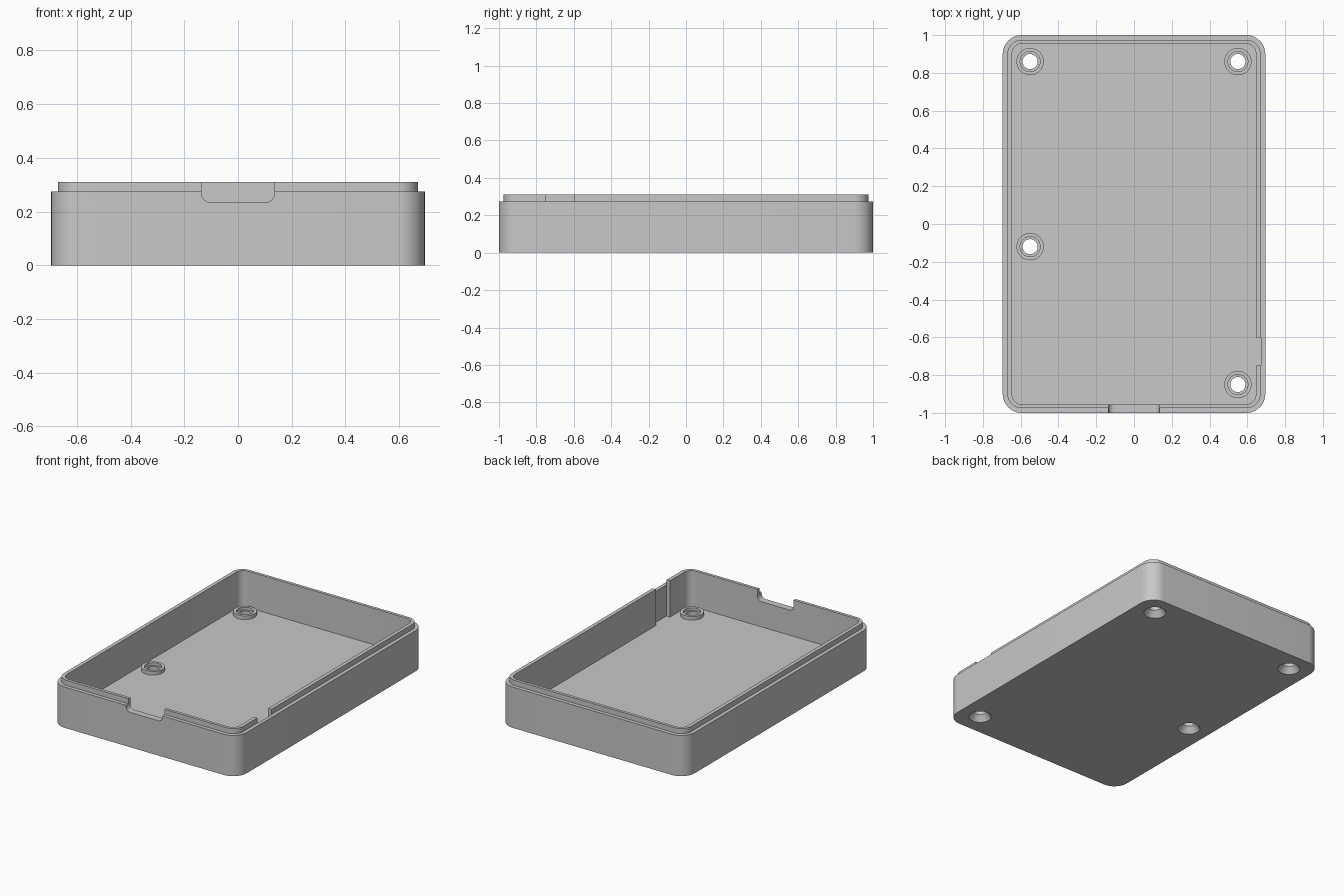
import bpy, bmesh, math
from mathutils import Matrix

cube = bpy.data.objects.get("Cube")
if cube:
    bpy.data.objects.remove(cube, do_unlink=True)

# Single matte grey plastic
grey = bpy.data.materials.new("grey_plastic")
grey.use_nodes = True
grey.diffuse_color = (0.58, 0.58, 0.58, 1)
bsdf = next(n for n in grey.node_tree.nodes if n.type == 'BSDF_PRINCIPLED')
bsdf.inputs["Base Color"].default_value = grey.diffuse_color
bsdf.inputs["Roughness"].default_value = 0.6


def rounded_ring(hx, hy, r, z, cx=0, cy=0, steps=12):
    """Closed rounded rectangle at height z."""
    pts = []
    for i, (sx, sy) in enumerate([(1, 1), (-1, 1), (-1, -1), (1, -1)]):
        for k in range(steps + 1):
            a = math.pi / 2 * (i + k / steps)
            pts.append((cx + sx * (hx - r) + r * math.cos(a),
                        cy + sy * (hy - r) + r * math.sin(a), z))
    return pts


def circle_ring(r, z, cx, cy, n=48):
    return [(cx + r * math.cos(math.tau * k / n),
             cy + r * math.sin(math.tau * k / n), z) for k in range(n)]


def loft(name, rings, matrix=None):
    """Closed solid running through a stack of rings."""
    bm = bmesh.new()
    loops = [[bm.verts.new(p) for p in ring] for ring in rings]
    n = len(loops[0])
    for a, b in zip(loops, loops[1:]):
        for i in range(n):
            j = (i + 1) % n
            bm.faces.new((a[i], a[j], b[j], b[i]))
    bm.faces.new(loops[0][::-1])
    bm.faces.new(loops[-1])
    if matrix:
        bm.transform(matrix)
    bmesh.ops.recalc_face_normals(bm, faces=bm.faces)
    mesh = bpy.data.meshes.new(name)
    bm.to_mesh(mesh)
    bm.free()
    mesh.materials.append(grey)
    obj = bpy.data.objects.new(name, mesh)
    bpy.context.collection.objects.link(obj)
    return obj


def combine(target, tool, operation):
    """Bake one boolean into the target and drop the tool."""
    mod = target.modifiers.new("cut", 'BOOLEAN')
    mod.operation, mod.solver, mod.object = operation, 'EXACT', tool
    bpy.context.view_layer.update()
    graph = bpy.context.evaluated_depsgraph_get()
    mesh = bpy.data.meshes.new_from_object(target.evaluated_get(graph))
    target.modifiers.clear()
    target.data = mesh
    bpy.data.objects.remove(tool, do_unlink=True)


FLOOR, SHOULDER, RIM, BOSS = 0.065, 0.275, 0.31, 0.09

# Tray: outer wall, stepped lip, inner wall and floor
tray = loft("enclosure_base", [
    rounded_ring(0.695, 1.0, 0.1, 0),
    rounded_ring(0.695, 1.0, 0.1, SHOULDER),
    rounded_ring(0.67, 0.975, 0.075, SHOULDER),
    rounded_ring(0.67, 0.975, 0.075, RIM),
    rounded_ring(0.645, 0.955, 0.052, RIM),
    rounded_ring(0.645, 0.955, 0.052, FLOOR),
])

# Raised screw bosses with stepped, countersunk holes
for x, y in [(-0.55, 0.86), (0.55, 0.86), (-0.55, -0.12), (0.55, -0.85)]:
    boss = loft("screw_boss", [circle_ring(0.072, z, x, y) for z in (0.05, BOSS)])
    combine(tray, boss, 'UNION')
    profile = [(0.07, -0.02), (0.07, 0), (0.04, 0.04), (0.04, 0.072),
               (0.053, 0.072), (0.053, 0.12)]
    hole = loft("screw_hole", [circle_ring(r, z, x, y) for r, z in profile])
    combine(tray, hole, 'DIFFERENCE')

# Connector opening through the front wall, rounded below
notch = loft("front_notch",
             [rounded_ring(0.135, 0.1, 0.03, z, cy=0.335) for z in (0.9, 1.1)],
             Matrix.Rotation(math.pi / 2, 4, 'X'))
combine(tray, notch, 'DIFFERENCE')

# Slot down the inside of the left wall, opening the lip
slot = loft("side_slot", [[(0.6, -0.75, z), (0.672, -0.75, z),
                           (0.672, -0.6, z), (0.6, -0.6, z)]
                          for z in (FLOOR, 0.4)])
combine(tray, slot, 'DIFFERENCE')

# Smooth corners with crisp edges
bpy.ops.object.select_all(action='DESELECT')
tray.select_set(True)
bpy.context.view_layer.objects.active = tray
bpy.ops.object.shade_smooth_by_angle(angle=math.radians(30))
